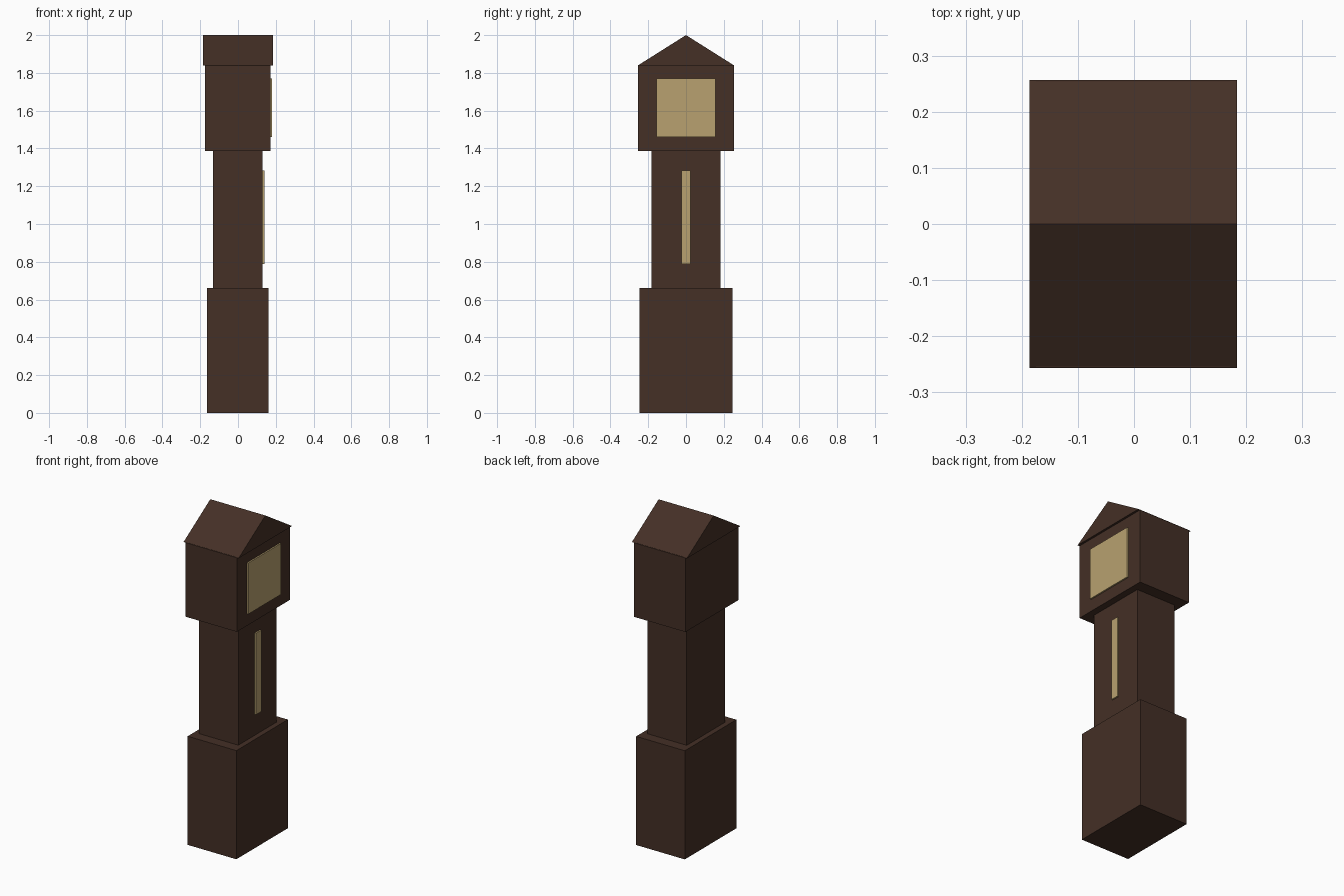
import bpy
import bmesh

cube = bpy.data.objects.get("Cube")
if cube:
    bpy.data.objects.remove(cube, do_unlink=True)


def make_material(name, rgb):
    mat = bpy.data.materials.new(name)
    mat.use_nodes = True
    color = (*rgb, 1.0)
    mat.diffuse_color = color
    mat.node_tree.nodes["Principled BSDF"].inputs["Base Color"].default_value = color
    return mat


def finish(name, bm, mat):
    bmesh.ops.recalc_face_normals(bm, faces=bm.faces)
    mesh = bpy.data.meshes.new(name)
    bm.to_mesh(mesh)
    bm.free()
    mesh.materials.append(mat)
    obj = bpy.data.objects.new(name, mesh)
    bpy.context.collection.objects.link(obj)
    return obj


def prism(name, profile, x0, x1, mat):
    """Extrude a (y, z) outline along x."""
    bm = bmesh.new()
    face = bm.faces.new([bm.verts.new((x0, y, z)) for y, z in profile])
    ext = bmesh.ops.extrude_face_region(bm, geom=[face])
    verts = [v for v in ext["geom"] if isinstance(v, bmesh.types.BMVert)]
    bmesh.ops.translate(bm, verts=verts, vec=(x1 - x0, 0, 0))
    return finish(name, bm, mat)


def block(name, x0, x1, half_y, z0, z1, mat):
    outline = [(-half_y, z0), (half_y, z0), (half_y, z1), (-half_y, z1)]
    return prism(name, outline, x0, x1, mat)


wood = make_material("dark wood", (0.058, 0.029, 0.019))
brass = make_material("pale brass", (0.48, 0.355, 0.16))

# Stacked wooden case
block("base", -0.165, 0.162, 0.247, 0, 0.66, wood)
block("waist", -0.133, 0.13, 0.183, 0.66, 1.387, wood)
block("hood", -0.175, 0.171, 0.255, 1.387, 1.84, wood)

# Gabled roof, ridge along x
prism("roof", [(-0.257, 1.838), (0.257, 1.838), (0, 2)], -0.186, 0.184, wood)

# Brass plates on the dial side
block("dial", 0.171, 0.18, 0.156, 1.46, 1.77, brass)
block("pendulum", 0.13, 0.139, 0.025, 0.787, 1.282, brass)
